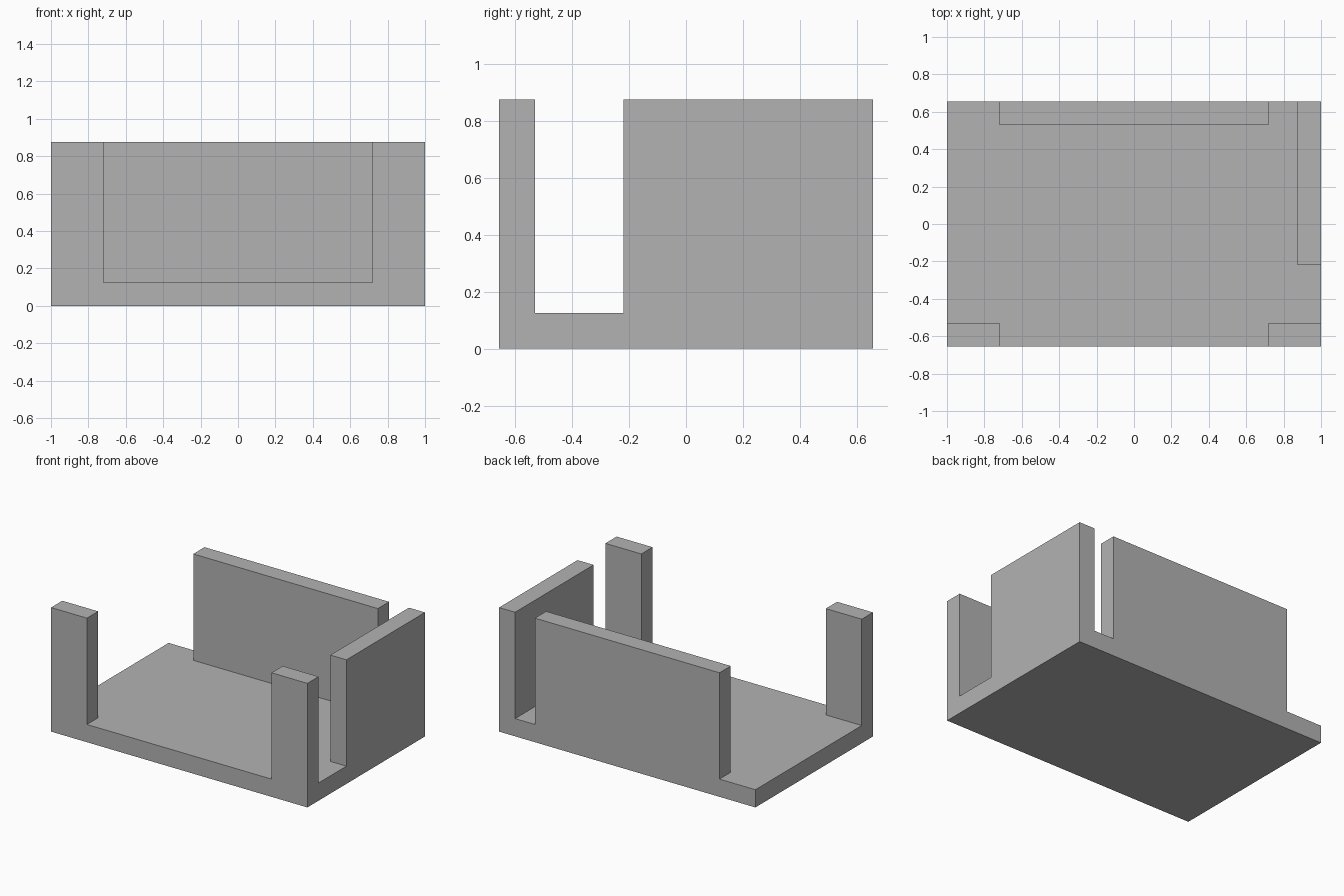
import bpy
import bmesh
from mathutils import Vector

old = bpy.data.objects.get("Cube")
if old:
    bpy.data.objects.remove(old, do_unlink=True)

HALF_X, HALF_Y = 1.0, 0.655
FLOOR, TOP = 0.125, 0.875
WALL = 0.125                      # wall thickness
GAP_X = 0.72                      # inner edge of posts, ends of back wall
SIDE_START = -0.22                # front end of the side wall

grey = bpy.data.materials.new("plain_grey")
grey.use_nodes = True
colour = (0.45, 0.45, 0.45, 1)
grey.diffuse_color = colour
grey.node_tree.nodes["Principled BSDF"].inputs["Base Color"].default_value = colour

# Plan of the uprights: x range, y range
uprights = {
    "right_post": (-HALF_X, -GAP_X, -HALF_Y, -HALF_Y + WALL),
    "left_post": (GAP_X, HALF_X, -HALF_Y, -HALF_Y + WALL),
    "back_wall": (-GAP_X, GAP_X, HALF_Y - WALL, HALF_Y),
    "left_wall": (HALF_X - WALL, HALF_X, SIDE_START, HALF_Y),
}


def in_upright(p):
    return any(a < p.x < b and c < p.y < d for a, b, c, d in uprights.values())


def raise_faces(bm, faces, height):
    out = bmesh.ops.extrude_face_region(bm, geom=faces)["geom"]
    verts = [g for g in out if isinstance(g, bmesh.types.BMVert)]
    bmesh.ops.delete(bm, geom=faces, context="FACES")
    bmesh.ops.translate(bm, verts=verts, vec=Vector((0, 0, height)))


bm = bmesh.new()

# Floor slab
bmesh.ops.create_cube(bm, size=1)
bmesh.ops.scale(bm, verts=bm.verts, vec=(2 * HALF_X, 2 * HALF_Y, FLOOR))
bmesh.ops.translate(bm, verts=bm.verts, vec=(0, 0, FLOOR / 2))

# Cut the slab along every upright edge
cuts = set()
for a, b, c, d in uprights.values():
    cuts |= {("x", a), ("x", b), ("y", c), ("y", d)}
for axis, pos in sorted(cuts):
    if pos in (-HALF_X, HALF_X) and axis == "x" or abs(pos) == HALF_Y and axis == "y":
        continue
    normal = Vector((1, 0, 0)) if axis == "x" else Vector((0, 1, 0))
    bmesh.ops.bisect_plane(bm, geom=bm.verts[:] + bm.edges[:] + bm.faces[:],
                           plane_co=normal * pos, plane_no=normal)

# Posts and walls rise from the slab in one piece
bm.normal_update()
plots = [f for f in bm.faces
         if f.normal.z > 0.9 and in_upright(f.calc_center_median())]
raise_faces(bm, plots, TOP - FLOOR)

# Merge flat areas into clean faces
bmesh.ops.dissolve_limit(bm, angle_limit=0.01, verts=bm.verts[:], edges=bm.edges[:])
bmesh.ops.recalc_face_normals(bm, faces=bm.faces[:])

mesh = bpy.data.meshes.new("open_tray")
bm.to_mesh(mesh)
bm.free()
mesh.materials.append(grey)
tray = bpy.data.objects.new("open_tray", mesh)
bpy.context.collection.objects.link(tray)
